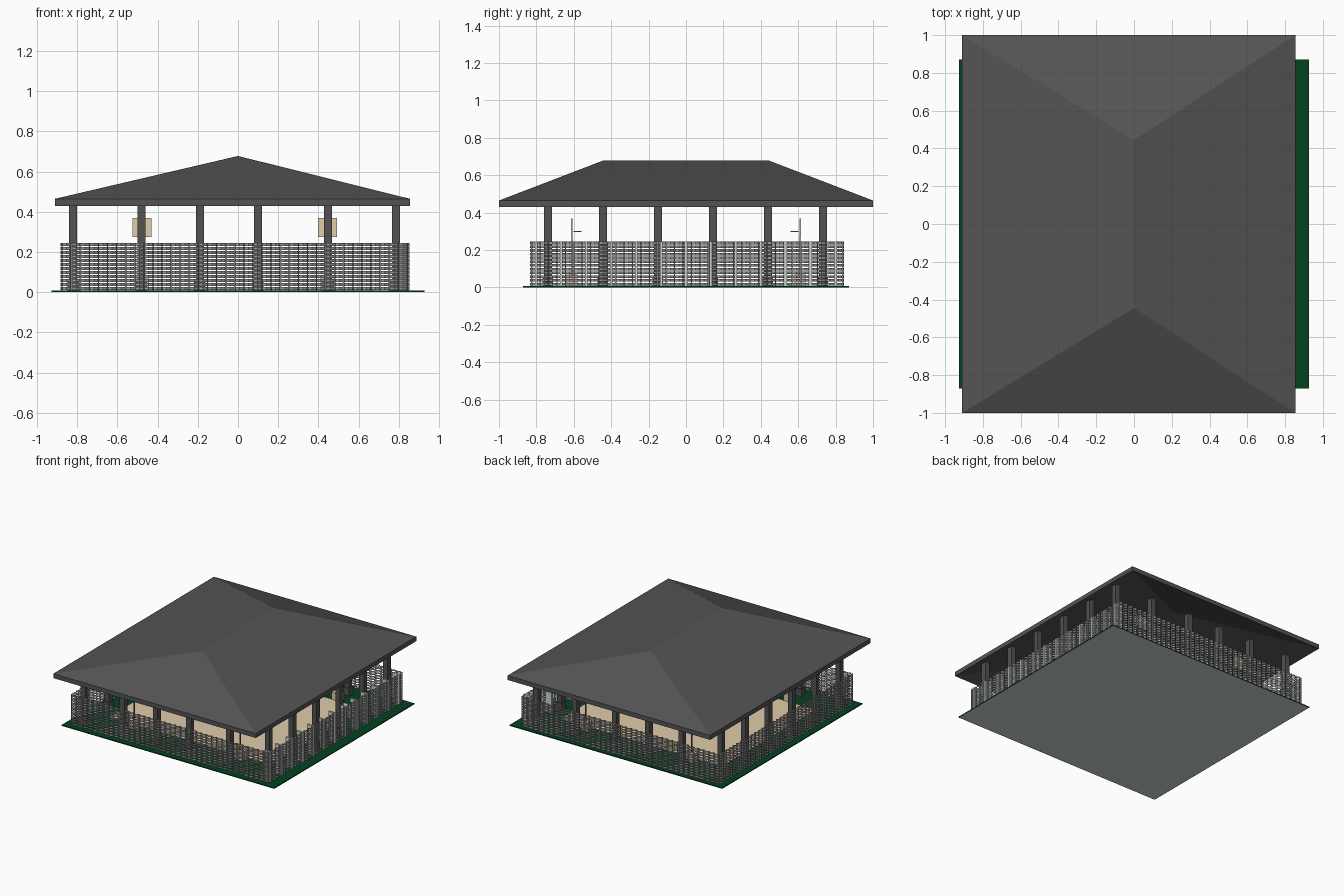
import bpy
import bmesh
from mathutils import Matrix, Vector

old = bpy.data.objects.get("Cube")
if old:
    bpy.data.objects.remove(old, do_unlink=True)


def material(name, r, g, b):
    m = bpy.data.materials.new(name)
    m.use_nodes = True
    m.diffuse_color = (r, g, b, 1)
    m.node_tree.nodes["Principled BSDF"].inputs["Base Color"].default_value = (r, g, b, 1)
    return m


roof_grey = material("roof grey", 0.088, 0.088, 0.088)
post_grey = material("post grey", 0.085, 0.085, 0.088)
fence_grey = material("fence grey", 0.36, 0.36, 0.36)
pale_mint = material("pale mint", 0.6, 0.68, 0.63)
ground_green = material("ground green", 0.001, 0.056, 0.014)
court_tan = material("court tan", 0.75, 0.61, 0.4)


def finish(name, bm, *mats):
    bmesh.ops.recalc_face_normals(bm, faces=bm.faces)
    mesh = bpy.data.meshes.new(name)
    bm.to_mesh(mesh)
    bm.free()
    for m in mats:
        mesh.materials.append(m)
    ob = bpy.data.objects.new(name, mesh)
    bpy.context.collection.objects.link(ob)
    return ob


def box(bm, x0, x1, y0, y1, z0, z1):
    size = Matrix.Diagonal((x1 - x0, y1 - y0, z1 - z0, 1))
    centre = Vector((x0 + x1, y0 + y1, z0 + z1)) / 2
    bmesh.ops.create_cube(bm, size=1, matrix=Matrix.Translation(centre) @ size)


def spread(a, b, count):
    return [a + (b - a) * i / (count - 1) for i in range(count)]


# Ground slab: green with a pale underside
bm = bmesh.new()
box(bm, -0.927, 0.927, -0.872, 0.872, 0, 0.008)
bm.normal_update()
for f in bm.faces:
    f.material_index = int(f.normal.z < -0.5)
finish("ground_slab", bm, ground_green, pale_mint)

# Playing surface
bm = bmesh.new()
box(bm, -0.72, 0.68, -0.58, 0.58, 0.008, 0.012)
finish("court_floor", bm, court_tan)

# Hipped roof: open shell with matching inner slopes and a fascia between them
bm = bmesh.new()
rings = []
for eave, ridge in ((0.465, 0.678), (0.43, 0.643)):
    corners = [bm.verts.new((x, y, eave)) for x, y in
               ((-0.91, -1), (0.855, -1), (0.855, 1), (-0.91, 1))]
    front = bm.verts.new((0, -0.445, ridge))
    back = bm.verts.new((0, 0.445, ridge))
    a, b, c, d = corners
    for face in ((a, b, front), (b, c, back, front), (c, d, back), (d, a, front, back)):
        bm.faces.new(face)
    rings.append(corners)
top, low = rings
for i in range(4):
    j = (i + 1) % 4
    bm.faces.new((low[i], low[j], top[j], top[i]))
finish("hip_roof", bm, roof_grey)

# Columns around the edge, each on a wider plinth
column_x = (-0.82, -0.48, -0.19, 0.1, 0.448, 0.785)
column_y = spread(-0.738, 0.732, 6)
places = [(x, y) for x in column_x for y in column_y
          if x in (column_x[0], column_x[-1]) or y in (column_y[0], column_y[-1])]
bm = bmesh.new()
for x, y in places:
    box(bm, x - 0.02, x + 0.02, y - 0.021, y + 0.021, 0.008, 0.455)
    box(bm, x - 0.028, x + 0.028, y - 0.028, y + 0.028, 0.008, 0.065)
finish("columns", bm, post_grey)

# Fence: rows of folded strip zigzagging round slim stakes
X0, X1, Y0, Y1, TOP = -0.875, 0.843, -0.825, 0.838, 0.245
strips, stakes = bmesh.new(), bmesh.new()


def fence_side(start, end, folds):
    start, end = Vector(start), Vector(end)
    along = (end - start).normalized()
    out = Vector((along.y, -along.x, 0)) * 0.008
    points = [start.lerp(end, i / folds) + (out if i % 2 else -out)
              for i in range(folds + 1)]
    for z in spread(0.018, TOP - 0.007, 12):
        low, high = [[strips.verts.new(p + Vector((0, 0, h))) for p in points]
                     for h in (z - 0.007, z + 0.007)]
        for i in range(folds):
            strips.faces.new((low[i], low[i + 1], high[i + 1], high[i]))
    for i in range(0, folds + 1, 2):
        p = start.lerp(end, i / folds)
        box(stakes, p.x - 0.003, p.x + 0.003, p.y - 0.003, p.y + 0.003, 0.008, TOP)


fence_side((X0, Y0, 0), (X1, Y0, 0), 76)
fence_side((X1, Y0, 0), (X1, Y1, 0), 74)
fence_side((X1, Y1, 0), (X0, Y1, 0), 76)
fence_side((X0, Y1, 0), (X0, Y0, 0), 74)
finish("fence_strips", strips, fence_grey)
finish("fence_stakes", stakes, fence_grey)

# Pale upright fins along the left fence
bm = bmesh.new()
for y in spread(-0.8, 0.8, 13):
    box(bm, X1 - 0.05, X1 + 0.01, y - 0.007, y + 0.007, 0.008, TOP)
finish("fence_fins", bm, pale_mint)

# Four hoops: backboard, pole, base and ring
boards, poles, bases, rims = [bmesh.new() for _ in range(4)]
for x in (-0.478, 0.446):
    for side in (-1, 1):
        y = side * 0.61
        box(boards, x - 0.047, x + 0.047, y - 0.004, y + 0.004, 0.276, 0.37)
        box(poles, x - 0.005, x + 0.005, y - 0.003, y + 0.003, 0.008, 0.28)
        box(bases, x - 0.035, x + 0.035, y - 0.03, y + 0.03, 0.008, 0.07)
        ring_y = y - side * 0.03
        for s in (-1, 1):
            box(rims, x + s * 0.02 - 0.002, x + s * 0.02 + 0.002,
                ring_y - 0.022, ring_y + 0.022, 0.298, 0.303)
            box(rims, x - 0.022, x + 0.022, ring_y + s * 0.02 - 0.002,
                ring_y + s * 0.02 + 0.002, 0.298, 0.303)
finish("backboards", boards, court_tan)
finish("hoop_poles", poles, post_grey)
finish("hoop_bases", bases, court_tan)
finish("hoop_rims", rims, fence_grey)
